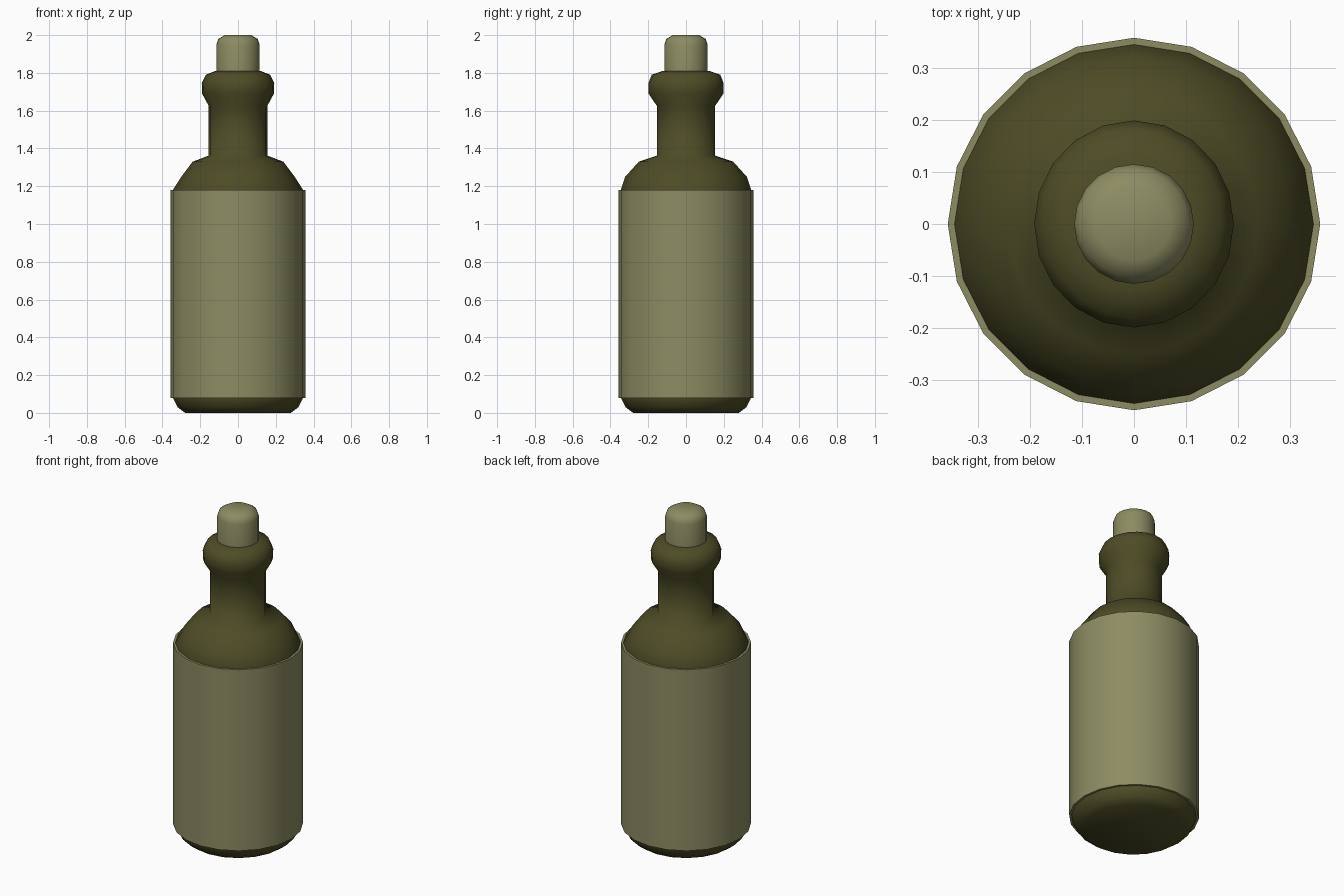
import bpy, math

if "Cube" in bpy.data.objects:
    bpy.data.objects.remove(bpy.data.objects["Cube"])

def material(name, rgb):
    m = bpy.data.materials.new(name)
    m.diffuse_color = (*rgb, 1)
    m.use_nodes = True
    m.node_tree.nodes["Principled BSDF"].inputs["Base Color"].default_value = m.diffuse_color
    return m

glass = material("dark olive glass", (0.075, 0.072, 0.019))
tan = material("pale olive", (0.265, 0.262, 0.125))

def lathe(name, profile, mat, n=20, closed=False, angle=40):
    """Spin rows of (x radius, y radius, z) around the z axis."""
    verts, faces = [], []
    for rx, ry, z in profile:
        for i in range(n):
            a = 2 * math.pi * i / n
            verts.append((rx * math.cos(a), ry * math.sin(a), z))
    rows = len(profile)
    for r in range(rows if closed else rows - 1):
        s = (r + 1) % rows
        for i in range(n):
            j = (i + 1) % n
            faces.append((r * n + i, r * n + j, s * n + j, s * n + i))
    if not closed:
        faces.append(tuple(reversed(range(n))))
        faces.append(tuple(range((rows - 1) * n, rows * n)))
    me = bpy.data.meshes.new(name)
    me.from_pydata(verts, [], faces)
    me.materials.append(mat)
    ob = bpy.data.objects.new(name, me)
    bpy.context.collection.objects.link(ob)
    bpy.ops.object.select_all(action='DESELECT')
    ob.select_set(True)
    bpy.context.view_layer.objects.active = ob
    bpy.ops.object.shade_smooth_by_angle(angle=math.radians(angle))
    return ob

# Bottle: base, body, shoulder, neck and collar
lathe("bottle", [
    (0.28, 0.28, 0), (0.32, 0.32, 0.03), (0.345, 0.345, 0.08),
    (0.345, 0.345, 1.18), (0.30, 0.322, 1.25), (0.24, 0.25, 1.33),
    (0.155, 0.154, 1.362), (0.155, 0.154, 1.625), (0.19, 0.198, 1.69),
    (0.192, 0.199, 1.745), (0.17, 0.182, 1.79), (0.12, 0.125, 1.81),
], glass, angle=75)

# Label sleeve around the body
lathe("label", [
    (0.358, 0.358, 0.08), (0.358, 0.358, 1.18),
    (0.343, 0.343, 1.18), (0.343, 0.343, 0.08),
], tan, closed=True)

# Stopper with a rounded top
lathe("stopper", [
    (0.115, 0.115, 1.78), (0.115, 0.115, 1.95), (0.104, 0.104, 1.98),
    (0.07, 0.07, 2.0),
], tan)
